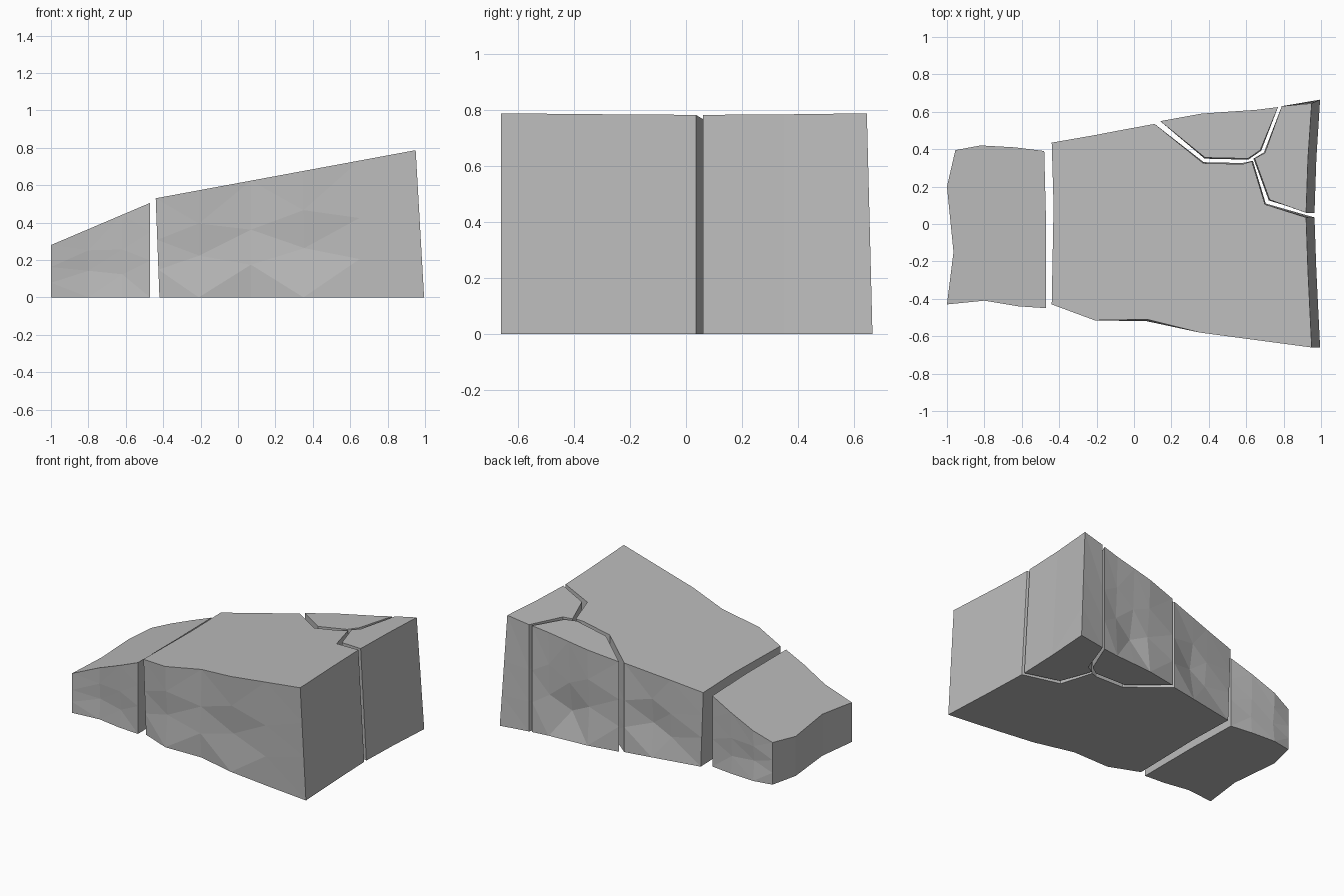
import bpy
import bmesh
from mathutils import Vector

if "Cube" in bpy.data.objects:
    bpy.data.objects.remove(bpy.data.objects["Cube"], do_unlink=True)

stone = bpy.data.materials.new("grey stone")
stone.use_nodes = True
grey = (0.5, 0.5, 0.5, 1)
stone.diffuse_color = grey
stone.node_tree.nodes["Principled BSDF"].inputs["Base Color"].default_value = grey


def slab_height(x):
    return 0.53 + 0.185 * (x + 0.44)


def end_height(x):
    return 0.28 + 0.425 * (x + 1)


def no_lean(p):
    return p


def slab_lean(p):
    """The foot of the tall end spreads outwards, the other end is undercut."""
    x, y = p
    if x > 0.9:
        return Vector((x + 0.045, y + (0.02 if y > 0.6 else 0)))
    if x < -0.4:
        return Vector((x + 0.02, y))
    return p


def rock(name, outline, height, lean):
    """Stack rings of a counter-clockwise outline; each point is x, y, dent."""
    bm = bmesh.new()
    n = len(outline)
    flat = [Vector(p[:2]) for p in outline]
    rings = []
    for level, share in ((0, 0), (0.32, 1), (0.62, 0.25), (1, 0)):
        ring = []
        for i, (x, y, dent) in enumerate(outline):
            along = (flat[(i + 1) % n] - flat[i - 1]).normalized()
            inward = Vector((-along.y, along.x))
            # Stagger the dented levels so the facets look chipped
            lift = level + (0.07 if i % 2 else -0.04) * (0 < level < 1)
            p = lean(flat[i]).lerp(flat[i], lift) + inward * dent * share
            ring.append(bm.verts.new((p.x, p.y, height(x) * lift)))
        rings.append(ring)
    for low, high in zip(rings, rings[1:]):
        for i in range(n):
            j = (i + 1) % n
            a, b, c, d = low[i], low[j], high[j], high[i]
            if i % 2:
                bm.faces.new((a, b, c))
                bm.faces.new((a, c, d))
            else:
                bm.faces.new((a, b, d))
                bm.faces.new((b, c, d))
    bm.faces.new(rings[-1])
    bm.faces.new(rings[0][::-1])
    bmesh.ops.recalc_face_normals(bm, faces=bm.faces)
    mesh = bpy.data.meshes.new(name)
    bm.to_mesh(mesh)
    bm.free()
    mesh.materials.append(stone)
    bpy.context.collection.objects.link(bpy.data.objects.new(name, mesh))


# Swelling of the walls inside the cracks
S = -0.006

# Low broken end
rock("end_block", [
    (-1, -0.43, 0), (-0.8, -0.41, 0.01), (-0.62, -0.44, 0.01), (-0.47, -0.45, 0),
    (-0.47, 0, 0), (-0.48, 0.39, 0), (-0.64, 0.41, 0.01), (-0.82, 0.42, 0.015),
    (-0.955, 0.395, 0), (-1, 0.2, 0), (-0.965, -0.15, 0)], end_height, no_lean)

# Main sloping slab, with the crack edge running along its back corner
rock("main_slab", [
    (-0.44, -0.43, 0), (-0.21, -0.515, 0.02), (0.07, -0.51, -0.01), (0.35, -0.58, 0.025),
    (0.65, -0.62, 0), (0.95, -0.66, 0), (0.93, -0.25, 0), (0.92, 0.035, 0),
    (0.7, 0.105, S), (0.63, 0.335, S), (0.58, 0.32, S), (0.37, 0.325, S),
    (0.11, 0.535, 0), (-0.08, 0.5, 0.035), (-0.21, 0.475, 0.02), (-0.44, 0.435, 0),
    (-0.43, 0.1, 0)], slab_height, slab_lean)

# Back fragment between the two cracks
rock("back_fragment", [
    (0.14, 0.55, 0), (0.38, 0.355, S), (0.61, 0.35, S), (0.675, 0.395, S),
    (0.77, 0.625, 0), (0.65, 0.61, 0.015), (0.5, 0.6, 0.045), (0.36, 0.59, 0.025)],
    slab_height, slab_lean)

# Corner fragment at the tall end
rock("corner_fragment", [
    (0.79, 0.63, 0), (0.7, 0.38, S), (0.645, 0.35, S), (0.725, 0.13, S),
    (0.92, 0.06, 0), (0.93, 0.35, 0), (0.95, 0.645, 0)], slab_height, slab_lean)
